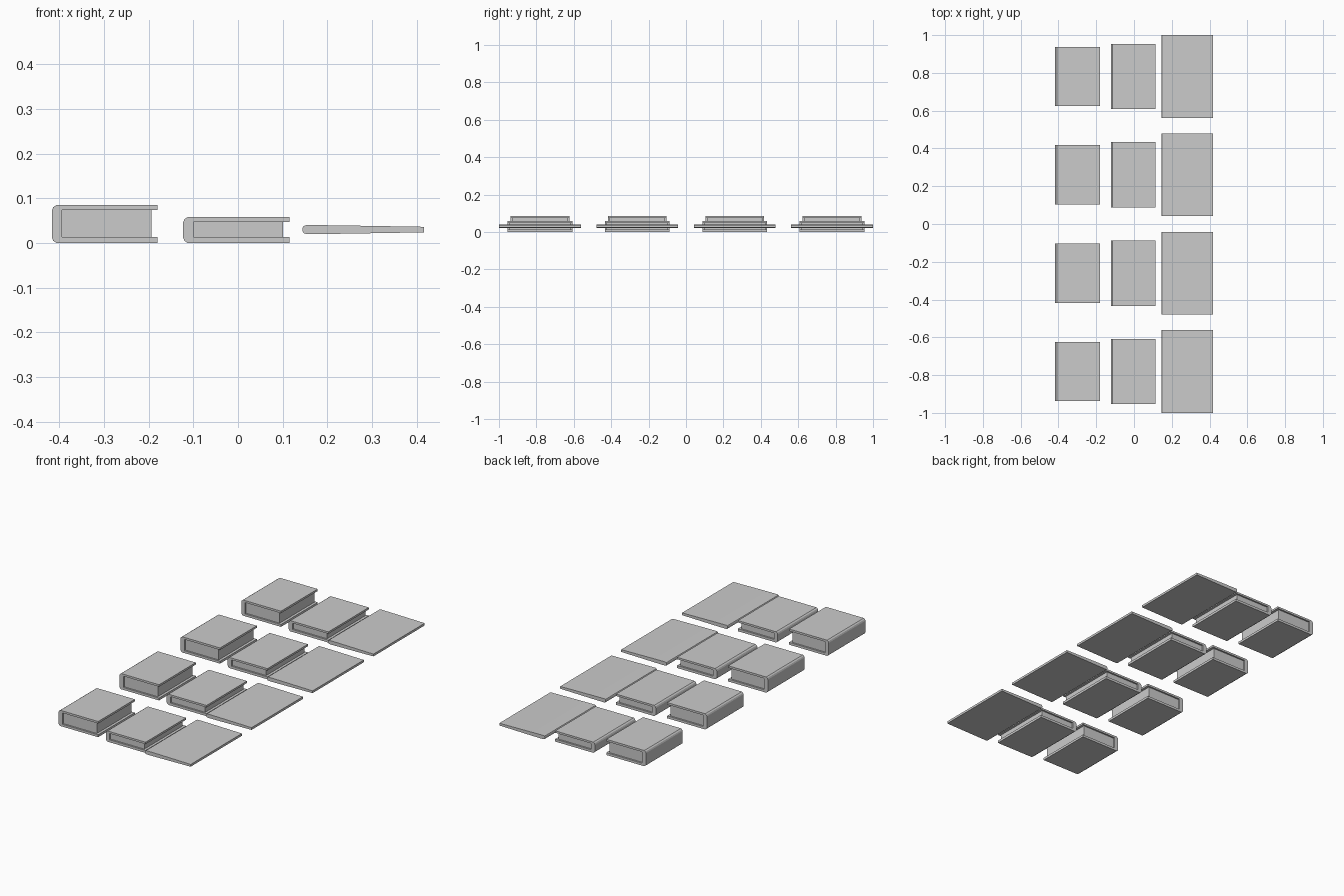
import bpy, bmesh

if "Cube" in bpy.data.objects:
    bpy.data.objects.remove(bpy.data.objects["Cube"])

ROWS = [-0.781, -0.2605, 0.2605, 0.781]


def extrude_profile(name, pts, y, half):
    """Extrude an (x, z) outline along y, centred on y."""
    bm = bmesh.new()
    face = bm.faces.new([bm.verts.new((x, -half, z)) for x, z in pts])
    res = bmesh.ops.extrude_face_region(bm, geom=[face])
    verts = [v for v in res["geom"] if isinstance(v, bmesh.types.BMVert)]
    bmesh.ops.translate(bm, verts=verts, vec=(0, 2 * half, 0))
    bmesh.ops.recalc_face_normals(bm, faces=bm.faces)
    me = bpy.data.meshes.new(name)
    bm.to_mesh(me)
    bm.free()
    ob = bpy.data.objects.new(name, me)
    ob.location.y = y
    bpy.context.collection.objects.link(ob)
    return ob


def hardback(label, x0, x1, h, half, xi, z0, z1, xp, y):
    # C-shaped cover with a bevelled spine
    cover = [(x0 + 0.010, 0), (x1, 0), (x1, z0), (xi, z0), (xi, z1), (x1, z1),
             (x1, h), (x0 + 0.010, h), (x0 + 0.003, h - 0.005), (x0, h - 0.012),
             (x0, 0.012), (x0 + 0.003, 0.005)]
    extrude_profile(label + "_cover", cover, y, half)
    # page block, set back from the cover edges
    pages = [(xi, z0), (xp, z0), (xp, z1), (xi, z1)]
    extrude_profile(label + "_pages", pages, y, half - 0.009)


# thin booklet outline: rounded fold tapering to the open edge
lower = [(0.145, 0.026), (0.147, 0.022), (0.153, 0.020), (0.172, 0.0200),
         (0.220, 0.0205), (0.417, 0.0238)]
booklet = lower + [(x, 0.060 - z) for x, z in reversed(lower)]

for y in ROWS:
    hardback("thick_book", -0.417, -0.180, 0.085, 0.157, -0.394, 0.013, 0.074, -0.194, y)
    hardback("medium_book", -0.123, 0.115, 0.058, 0.173, -0.100, 0.0135, 0.0475, 0.101, y)
    extrude_profile("thin_booklet", booklet, y, 0.219)
